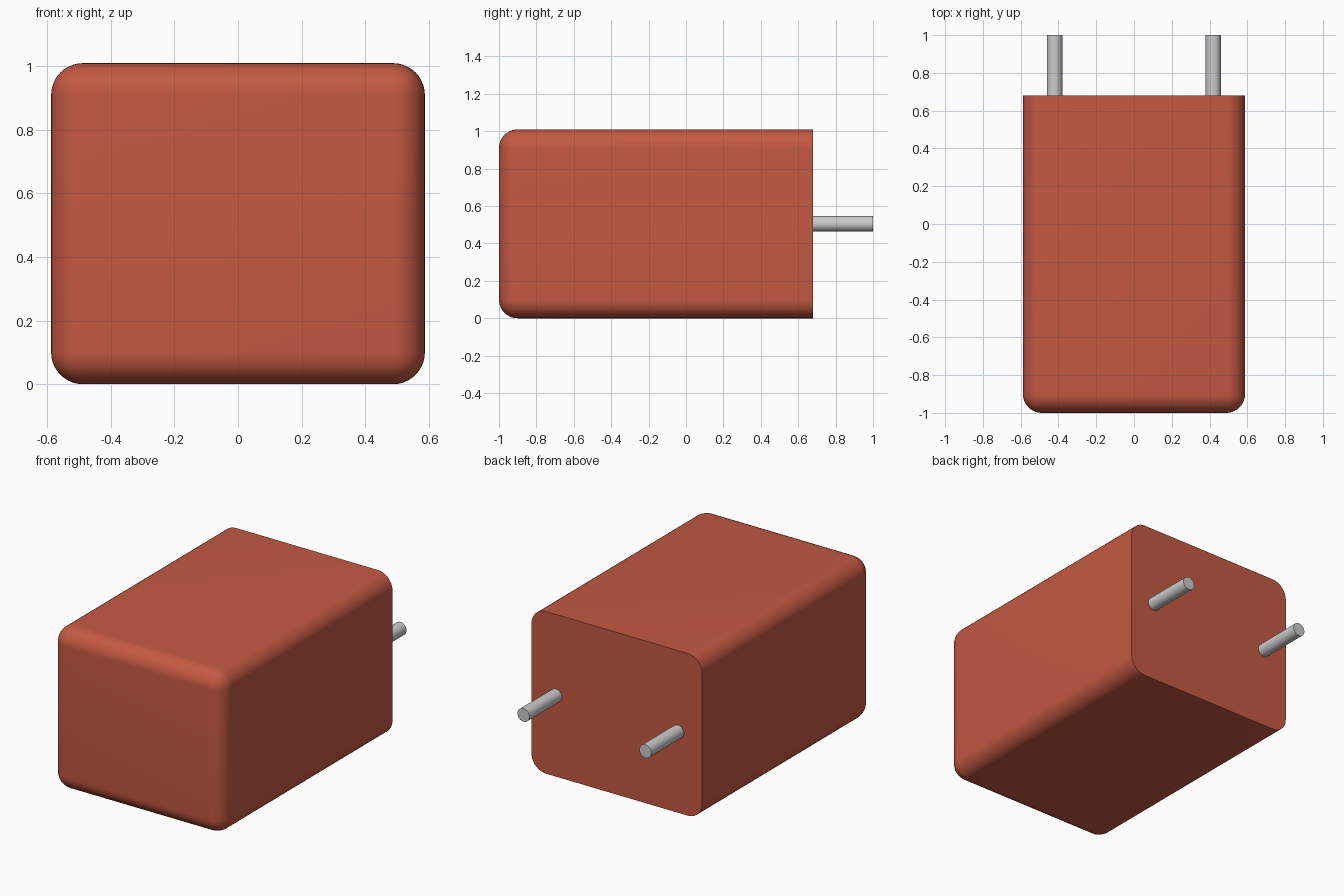
import bpy, bmesh
from math import radians, pi
from mathutils import Matrix

if "Cube" in bpy.data.objects:
    bpy.data.objects.remove(bpy.data.objects["Cube"])

W, Y0, Y1, H, R = 1.176, -1.0, 0.68, 1.01, 0.10   # casing size and corner radius
PIN_X, PIN_R = 0.42, 0.041


def finish(bm, name, smooth_angle=40):
    mesh = bpy.data.meshes.new(name)
    bm.to_mesh(mesh)
    bm.free()
    obj = bpy.data.objects.new(name, mesh)
    bpy.context.collection.objects.link(obj)
    bpy.ops.object.select_all(action='DESELECT')
    obj.select_set(True)
    bpy.context.view_layer.objects.active = obj
    bpy.ops.object.shade_smooth_by_angle(angle=radians(smooth_angle))
    return obj


# Casing: box rounded on every edge except around the flat back face
bm = bmesh.new()
bmesh.ops.create_cube(bm, size=1, matrix=Matrix.Translation((0, (Y0 + Y1) / 2, H / 2))
                      @ Matrix.Diagonal((W, Y1 - Y0, H, 1)))
edges = [e for e in bm.edges if any(v.co.y < 0 for v in e.verts)]
bmesh.ops.bevel(bm, geom=edges, offset=R, offset_type='OFFSET', segments=10,
                profile=0.5, affect='EDGES')
casing = finish(bm, "casing")
red = bpy.data.materials.new("red_plastic")
red.diffuse_color = (0.55, 0.10, 0.055, 1)
red.use_nodes = True
red.node_tree.nodes["Principled BSDF"].inputs["Base Color"].default_value = red.diffuse_color
casing.data.materials.append(red)

# Contact pins: two plain metal rods seated on the back face
for side, x in (("left", -PIN_X), ("right", PIN_X)):
    bm = bmesh.new()
    start, end = Y1 - 0.01, 1.0
    bmesh.ops.create_cone(bm, cap_ends=True, segments=48, radius1=PIN_R, radius2=PIN_R,
                          depth=end - start,
                          matrix=Matrix.Translation((x, (start + end) / 2, H / 2))
                          @ Matrix.Rotation(pi / 2, 4, 'X'))
    finish(bm, f"{side}_contact_pin")
